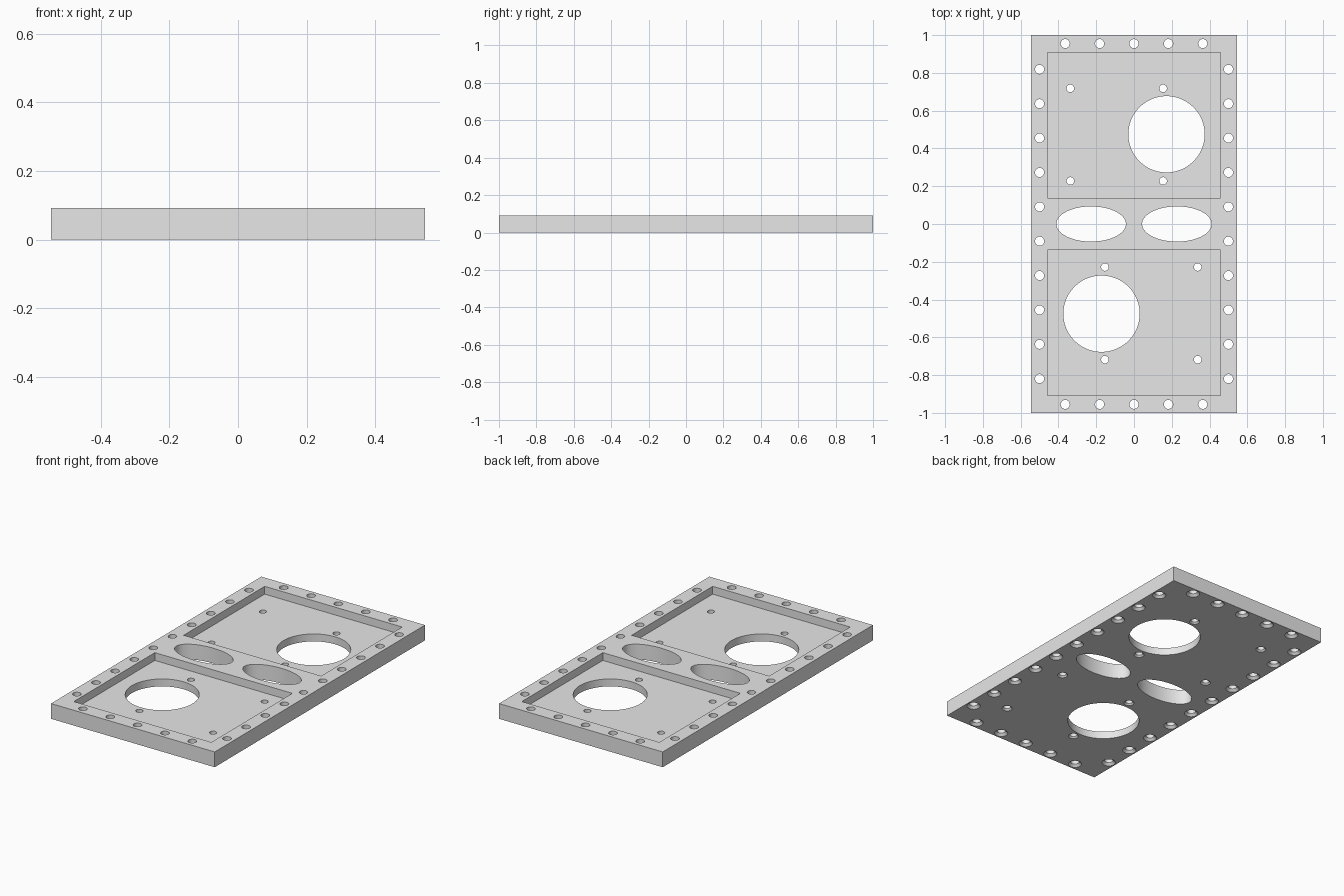
import bpy
import bmesh
from math import cos, sin, tau, radians

cube = bpy.data.objects.get("Cube")
if cube:
    bpy.data.objects.remove(cube, do_unlink=True)

W, L, H = 0.545, 1.0, 0.092   # half width, half length, thickness
FLOOR = 0.045                 # height of the pocket floors

grey = bpy.data.materials.new("light grey")
grey.use_nodes = True
grey.diffuse_color = (0.8, 0.8, 0.8, 1)
grey.node_tree.nodes["Principled BSDF"].inputs["Base Color"].default_value = (0.8, 0.8, 0.8, 1)


def add_box(bm, x0, x1, y0, y1, z0, z1):
    verts = bmesh.ops.create_cube(bm, size=1)["verts"]
    for v in verts:
        v.co.x = x1 if v.co.x > 0 else x0
        v.co.y = y1 if v.co.y > 0 else y0
        v.co.z = z1 if v.co.z > 0 else z0


def add_turned(bm, x, y, rings, sides, stretch=1.0):
    """Closed solid through (height, radius) rings, stretched along x."""
    loops = []
    for z, r in rings:
        loops.append([bm.verts.new((x + r * stretch * cos(tau * i / sides),
                                    y + r * sin(tau * i / sides), z))
                      for i in range(sides)])
    for low, high in zip(loops, loops[1:]):
        for i in range(sides):
            j = (i + 1) % sides
            bm.faces.new((low[i], low[j], high[j], high[i]))
    bm.faces.new(loops[0][::-1])
    bm.faces.new(loops[-1])


def add_screw_hole(bm, x, y, r, sink):
    """Through hole, countersunk from the underside."""
    rings = [(-0.01, sink + 0.01), (sink - r, r), (H + 0.05, r)]
    add_turned(bm, x, y, rings, 32)


def make_object(name, bm):
    mesh = bpy.data.meshes.new(name)
    bm.to_mesh(mesh)
    bm.free()
    obj = bpy.data.objects.new(name, mesh)
    bpy.context.collection.objects.link(obj)
    mesh.materials.append(grey)
    return obj


# Mounting plate
bm = bmesh.new()
add_box(bm, -W, W, -L, L, 0, H)
plate = make_object("mounting_plate", bm)

# Two rectangular pockets
bm = bmesh.new()
add_box(bm, -0.458, 0.458, 0.137, 0.908, FLOOR, H + 0.05)
add_box(bm, -0.458, 0.458, -0.908, -0.137, FLOOR, H + 0.05)
pockets = make_object("pocket_cutter", bm)

# All openings; the two halves are half-turn copies of each other
bm = bmesh.new()
through = -0.05, H + 0.05
for s in (1, -1):
    # Large round opening and oval slot
    add_turned(bm, s * 0.172, s * 0.475, [(z, 0.202) for z in through], 96)
    add_turned(bm, s * 0.227, 0, [(z, 0.093) for z in through], 96, stretch=1.98)
    # Four small screw holes in the pocket floor
    for x in (-0.337, 0.154):
        for y in (0.228, 0.718):
            add_screw_hole(bm, s * x, s * y, 0.02, 0.029)
    # Rim screw holes along the long and short sides
    for i in range(10):
        add_screw_hole(bm, s * 0.5, (i - 4.5) * 0.182, 0.024, 0.038)
    for i in range(5):
        add_screw_hole(bm, (i - 2) * 0.182, s * 0.955, 0.024, 0.038)
holes = make_object("hole_cutter", bm)

# Cut the plate and bake the result
bpy.context.view_layer.objects.active = plate
for cutter in (pockets, holes):
    cutter.hide_render = True
    mod = plate.modifiers.new(cutter.name, "BOOLEAN")
    mod.operation = "DIFFERENCE"
    mod.solver = "EXACT"
    mod.object = cutter
    bpy.ops.object.modifier_apply(modifier=mod.name)
    bpy.data.objects.remove(cutter, do_unlink=True)

# Smooth hole walls, crisp edges
bpy.ops.object.select_all(action="DESELECT")
plate.select_set(True)
bpy.ops.object.shade_smooth_by_angle(angle=radians(30))
